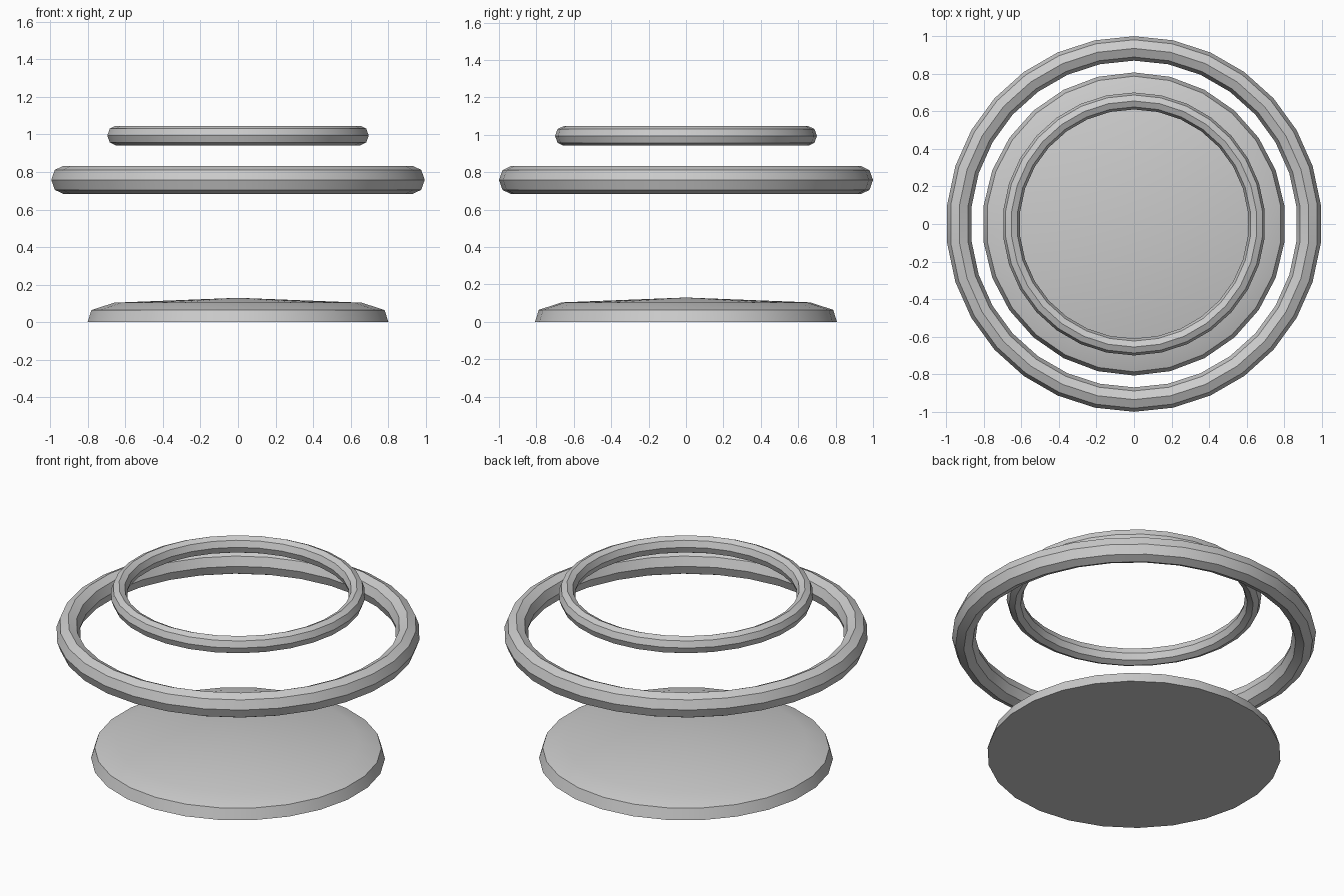
import bpy, bmesh
from math import cos, sin, pi, radians

if "Cube" in bpy.data.objects:
    bpy.data.objects.remove(bpy.data.objects["Cube"])


def finish(name, bm):
    bmesh.ops.recalc_face_normals(bm, faces=bm.faces)
    mesh = bpy.data.meshes.new(name)
    bm.to_mesh(mesh)
    bm.free()
    obj = bpy.data.objects.new(name, mesh)
    bpy.context.collection.objects.link(obj)
    bpy.ops.object.select_all(action='DESELECT')
    obj.select_set(True)
    bpy.context.view_layer.objects.active = obj
    bpy.ops.object.shade_smooth_by_angle(angle=radians(30))
    return obj


def circle(bm, r, z, n):
    # first corner faces +y
    return [bm.verts.new((r * sin(2 * pi * i / n), r * cos(2 * pi * i / n), z))
            for i in range(n)]


def bridge(bm, a, b):
    n = len(a)
    for i in range(n):
        j = (i + 1) % n
        bm.faces.new((a[i], a[j], b[j], b[i]))


def ring(name, radius, half_width, half_height, z, n=30, sides=8):
    bm = bmesh.new()
    loops = [circle(bm, radius + half_width * cos(2 * pi * k / sides),
                    z + half_height * sin(2 * pi * k / sides), n)
             for k in range(sides)]
    for k in range(sides):
        bridge(bm, loops[k], loops[(k + 1) % sides])
    return finish(name, bm)


def domed_disc(name, profile, peak, n=26):
    bm = bmesh.new()
    loops = [circle(bm, r, z, n) for r, z in profile]
    bm.faces.new(loops[0])
    for a, b in zip(loops, loops[1:]):
        bridge(bm, a, b)
    tip = bm.verts.new((0, 0, peak))
    for i in range(n):
        bm.faces.new((loops[-1][i], loops[-1][(i + 1) % n], tip))
    return finish(name, bm)


# Base plate with bevelled rim and shallow dome
domed_disc("base_disc", [(0.807, 0.0), (0.787, 0.064), (0.665, 0.104)], 0.13)

# Two floating rings with octagonal cross-section
ring("large_ring", 0.935, 0.065, 0.075, 0.758)
ring("small_ring", 0.655, 0.045, 0.052, 0.994)
